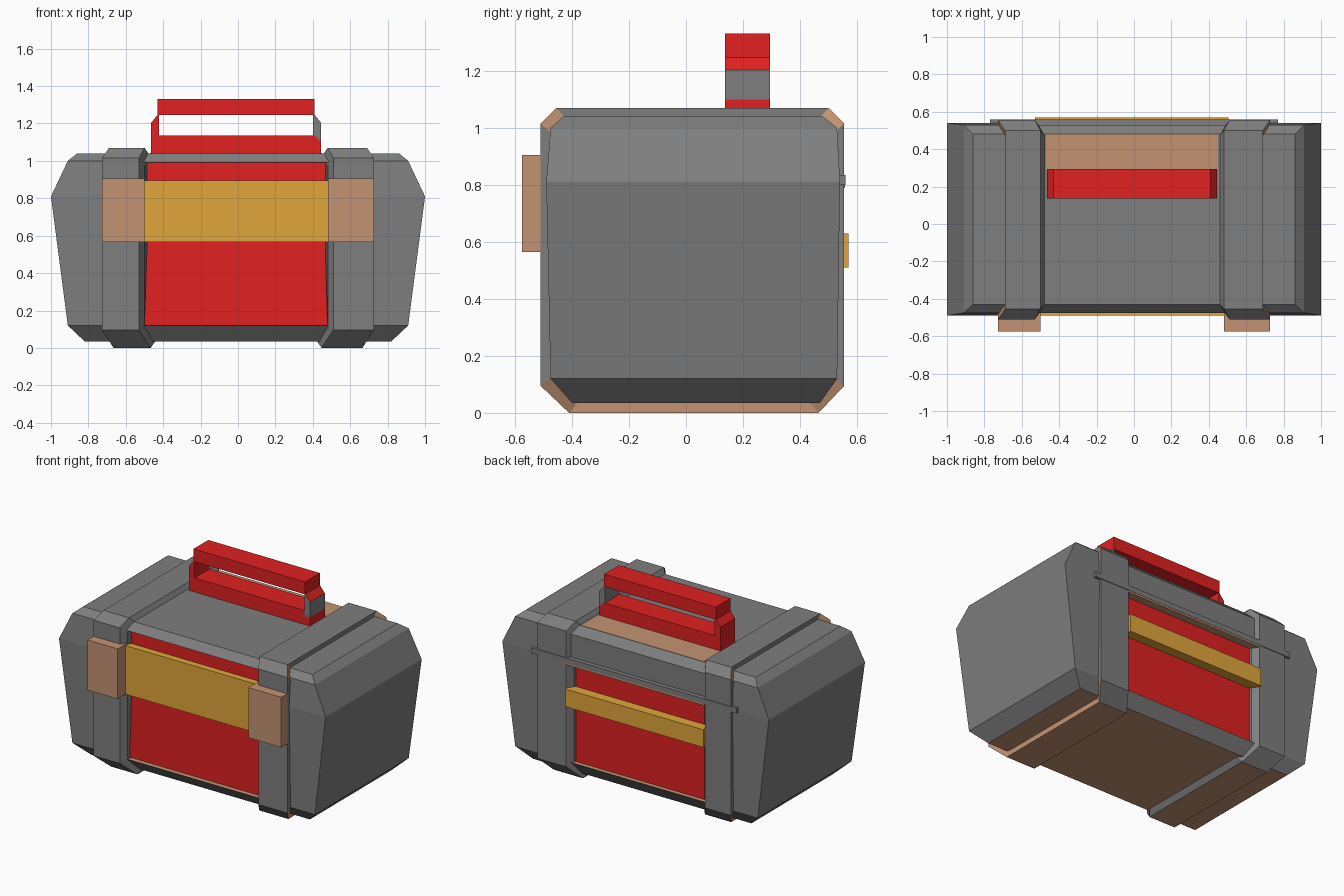
import bpy, bmesh

if "Cube" in bpy.data.objects:
    bpy.data.objects.remove(bpy.data.objects["Cube"])

def material(name, rgb):
    m = bpy.data.materials.new(name)
    m.diffuse_color = (*rgb, 1)
    m.use_nodes = True
    m.node_tree.nodes["Principled BSDF"].inputs["Base Color"].default_value = m.diffuse_color
    return m

RED = material("red", (0.75, 0.015, 0.015))
YELLOW = material("yellow", (0.75, 0.38, 0.045))
BROWN = material("brown", (0.55, 0.29, 0.17))
GREY = material("grey", (0.21, 0.21, 0.21))

def finish(name, bm, mats=(), paint=None):
    bmesh.ops.recalc_face_normals(bm, faces=bm.faces)
    bm.normal_update()
    if paint:
        for f in bm.faces:
            f.material_index = 1 if paint(f) else 0
    me = bpy.data.meshes.new(name)
    bm.to_mesh(me)
    bm.free()
    for m in mats:
        me.materials.append(m)
    ob = bpy.data.objects.new(name, me)
    bpy.context.collection.objects.link(ob)
    return ob

def loft(name, loops, mats=(), paint=None):
    """Skin a list of equal-length point loops and cap both ends."""
    bm = bmesh.new()
    rings = [[bm.verts.new(p) for p in loop] for loop in loops]
    for a, b in zip(rings, rings[1:]):
        for i in range(len(a)):
            j = (i + 1) % len(a)
            bm.faces.new((a[i], a[j], b[j], b[i]))
    bm.faces.new(rings[0])
    bm.faces.new(rings[-1])
    return finish(name, bm, mats, paint)

def box(name, x0, x1, y0, y1, z0, z1, mat):
    rect = lambda z: [(x0, y0, z), (x1, y0, z), (x1, y1, z), (x0, y1, z)]
    return loft(name, [rect(z0), rect(z1)], [mat])

def prism_y(name, pts, y0, y1, mats, paint=None):
    return loft(name, [[(x, y, z) for x, z in pts] for y in (y0, y1)], mats, paint)

def underside(f):
    return f.normal.z < -0.95 and f.calc_center_median().z < 0.06

# flared end caps: (z, outer x, front y, back y)
END = [(0.035, 0.82, -0.40, 0.47), (0.12, 0.91, -0.475, 0.53), (0.81, 1.0, -0.49, 0.54),
       (1.0, 0.91, -0.475, 0.53), (1.04, 0.86, -0.43, 0.48)]
for s, side in ((-1, "left"), (1, "right")):
    loft(side + "_end_cap",
         [[(s * 0.6, a, z), (s * x, a, z), (s * x, b, z), (s * 0.6, b, z)] for z, x, a, b in END],
         [GREY, BROWN], underside)

# centre body with recesses for the front and back panels, brown ledge below them
CORE = [(0.035, -0.40, 0.47), (0.12, -0.475, 0.53), (0.121, -0.43, 0.485), (0.81, -0.43, 0.485),
        (0.811, -0.43, 0.53), (0.99, -0.43, 0.53), (0.991, -0.475, 0.53), (1.04, -0.43, 0.48)]
loft("centre_body",
     [[(-0.6, a, z), (0.6, a, z), (0.6, b, z), (-0.6, b, z)] for z, a, b in CORE],
     [GREY, BROWN],
     lambda f: underside(f) or (f.normal.z > 0.9 and f.calc_center_median().z < 0.2))
box("front_panel", -0.54, 0.52, -0.445, -0.42, 0.121, 0.99, RED)
box("back_panel", -0.54, 0.52, 0.47, 0.503, 0.121, 0.81, RED)
box("front_stripe", -0.51, 0.49, -0.49, -0.43, 0.565, 0.895, YELLOW)
box("back_stripe", -0.53, 0.505, 0.49, 0.57, 0.51, 0.63, YELLOW)
box("hinge_strip", -0.77, 0.77, 0.50, 0.559, 0.80, 0.835, GREY)
box("hinge_gasket", -0.53, 0.51, 0.49, 0.557, 0.788, 0.802, BROWN)
box("rear_deck", -0.47, 0.45, 0.29, 0.48, 1.03, 1.042, BROWN)

# raised bands: (y, z, outer x, inner x) around the octagon
BAND = [(-0.41, 0, 0.665, 0.467), (0.465, 0, 0.665, 0.467),
        (0.555, 0.095, 0.727, 0.53), (0.555, 1.015, 0.727, 0.53),
        (0.50, 1.07, 0.69, 0.50), (-0.455, 1.07, 0.69, 0.50),
        (-0.51, 1.015, 0.727, 0.53), (-0.51, 0.095, 0.727, 0.53)]

def shrink(y, z):
    return 0.0225 + (y - 0.0225) * 0.92, 0.535 + (z - 0.535) * 0.92

for s, side, shift in ((-1, "left", 0), (1, "right", 0.02)):
    outer_foot = [(s * xo, *shrink(y, z)) for y, z, xo, xi in BAND]
    outer_edge = [(s * xo, y, z) for y, z, xo, xi in BAND]
    inner_edge = [(s * (xi - shift), y, z) for y, z, xo, xi in BAND]
    inner_foot = [(s * (xi - shift - 0.03), *shrink(y, z)) for y, z, xo, xi in BAND]

    def brown(f):
        c = f.calc_center_median()
        outward = f.normal.x * s > 0.5
        return underside(f) or (outward and (c.z < 0.1 or 0.9 < c.z < 1.04))

    loft(side + "_band", [outer_foot, outer_edge, inner_edge, inner_foot], [GREY, BROWN], brown)
    # front latch
    xs = sorted((s * 0.727, s * (0.50 - shift)))
    box(side + "_latch", *xs, -0.575, -0.46, 0.565, 0.905, BROWN)

# carry handle
Y0, Y1 = 0.137, 0.295
prism_y("handle_base", [(-0.465, 1.03), (0.445, 1.03), (0.445, 1.10), (0.41, 1.135), (-0.465, 1.135)],
        Y0, Y1, [RED])
box("handle_grip", -0.43, 0.408, Y0, Y1, 1.245, 1.33, RED)
for s, side in ((-1, "left"), (1, "right")):
    pts = [(0.455, 1.09), (0.455, 1.203), (0.419, 1.247), (0.412, 1.247), (0.412, 1.09)]
    prism_y(side + "_handle_post", [(-0.01 + s * x, z) for x, z in pts], Y0, Y1, [RED, GREY],
            lambda f: s > 0 and abs(f.normal.z) < 0.1)
